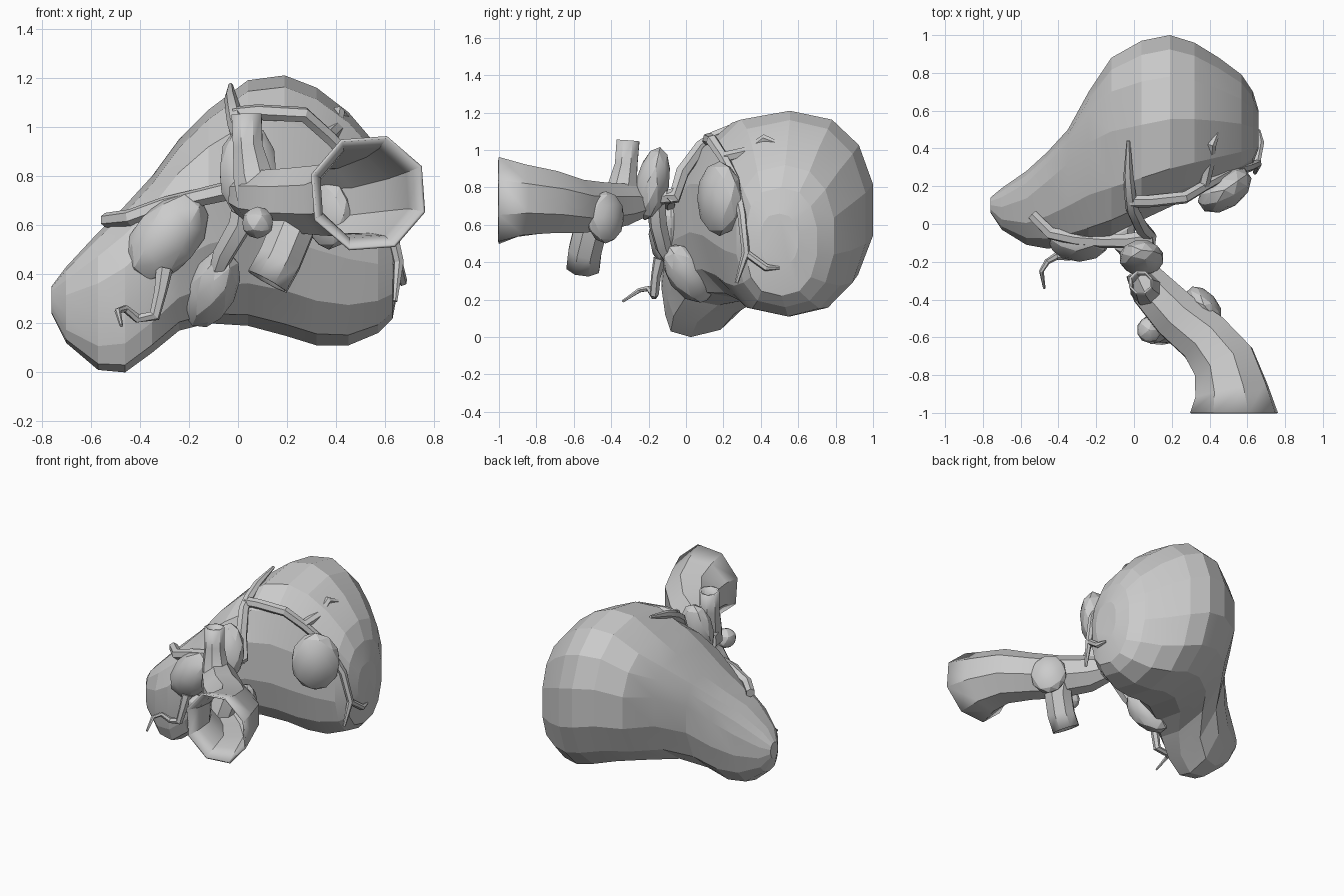
import bpy, bmesh
from math import cos, sin, pi, radians
from mathutils import Vector, Matrix

if "Cube" in bpy.data.objects:
    bpy.data.objects.remove(bpy.data.objects["Cube"])


def finish(bm, name, angle=14):
    bmesh.ops.recalc_face_normals(bm, faces=bm.faces)
    me = bpy.data.meshes.new(name)
    bm.to_mesh(me)
    bm.free()
    ob = bpy.data.objects.new(name, me)
    bpy.context.collection.objects.link(ob)
    bpy.ops.object.select_all(action='DESELECT')
    bpy.context.view_layer.objects.active = ob
    ob.select_set(True)
    bpy.ops.object.shade_smooth_by_angle(angle=radians(angle))
    return ob


def loft(bm, rings, caps=(True, True)):
    vr = [[bm.verts.new(p) for p in r] for r in rings]
    n = len(vr[0])
    for a, b in zip(vr, vr[1:]):
        for i in range(n):
            j = (i + 1) % n
            bm.faces.new((a[i], a[j], b[j], b[i]))
    if caps[0]:
        bm.faces.new(vr[0])
    if caps[1]:
        bm.faces.new(vr[-1])


def tube(name, pts, sides=6, caps=(True, True), thick=0, end_dir=None):
    """Tube through (x, y, z, radius) points."""
    P = [Vector(p[:3]) for p in pts]
    rings, u = [], None
    for i, p in enumerate(P):
        t = (P[min(i + 1, len(P) - 1)] - P[max(i - 1, 0)]).normalized()
        if end_dir and i == len(P) - 1:
            t = Vector(end_dir)
        if u is None:
            u = t.orthogonal()
        u = (u - t * u.dot(t)).normalized()
        v = t.cross(u)
        r = pts[i][3]
        rings.append([p + r * (u * cos(2 * pi * (k + .5) / sides) + v * sin(2 * pi * (k + .5) / sides))
                      for k in range(sides)])
    bm = bmesh.new()
    loft(bm, rings, caps)
    ob = finish(bm, name, 25)
    if thick:
        m = ob.modifiers.new("wall", 'SOLIDIFY')
        m.thickness = thick
        m.offset = -1
    return ob


def blob(name, c, half, rot=(0, 0, 0)):
    """Faceted ellipsoid lump."""
    bm = bmesh.new()
    bmesh.ops.create_icosphere(bm, subdivisions=2, radius=1)
    M = Matrix.Translation(c)
    for ang, ax in zip(rot, 'XYZ'):
        M = M @ Matrix.Rotation(radians(ang), 4, ax)
    bmesh.ops.transform(bm, matrix=M @ Matrix.Diagonal((*half, 1)), verts=bm.verts)
    return finish(bm, name, 20)


# main body: slices along x given as
# (x, ymin, ymax, zmin, zmax, shear of top backwards, lift of back)
slices = [
    (-.76, .06, .14, .24, .35, 0, 0), (-.70, -.03, .19, .12, .43, .01, .02),
    (-.57, -.11, .28, .01, .57, .05, .06), (-.46, -.13, .38, .0, .68, .10, .10),
    (-.35, -.12, .50, .08, .80, .13, .12), (-.24, -.10, .70, .17, .95, .13, .10),
    (-.12, -.06, .88, .20, 1.07, .08, .05), (.04, .02, .97, .19, 1.19, .03, .02),
    (.19, .09, 1.0, .15, 1.21, .01, 0), (.32, .15, .96, .11, 1.16, 0, 0),
    (.45, .21, .88, .11, 1.06, 0, 0), (.57, .27, .79, .16, .92, 0, 0),
    (.63, .32, .70, .22, .80, 0, 0), (.66, .40, .60, .38, .66, 0, 0)]
N = 14
rings = []
for x, y0, y1, z0, z1, sh, lift in slices:
    ring = []
    for k in range(N):
        a = 2 * pi * (k + .5) / N
        c, s = cos(a) / cos(pi / N), sin(a)
        c = (abs(c) ** .85) if c > 0 else -(abs(c) ** .7)
        s = abs(s) ** .9 * (1 if s > 0 else -1)
        ring.append((x, (y0 + y1) / 2 + (y1 - y0) / 2 * c + sh * s * (1 - c * c),
                     (z0 + z1) / 2 + (z1 - z0) / 2 * s + lift * max(c, 0) * (1 - s * s)))
    rings.append(ring)
bm = bmesh.new()
loft(bm, rings)
finish(bm, "main_body", 12)

# lumps on the body and vessels
blob("front_lump", (-.29, -.08, .55), (.135, .12, .21), (0, 40, 0))
blob("lower_lump", (-.11, .01, .34), (.105, .11, .19), (35, 22, 0))
blob("side_lump", (.48, .18, .74), (.16, .10, .20), (0, 0, 35))
blob("upper_lump", (.04, -.18, .82), (.12, .09, .20), (-12, 0, 0))
blob("duct_lump", (.37, -.43, .64), (.12, .07, .14), (0, 0, -48))
blob("small_lump", (.08, -.56, .61), (.065, .07, .065))

# large open vessel with its two side branches
tube("main_duct", [(.03, -.24, .72, .085), (.09, -.34, .71, .12), (.22, -.48, .70, .14),
                   (.37, -.60, .70, .155), (.475, -.73, .72, .18), (.515, -.88, .73, .205),
                   (.53, -1.0, .73, .245)], 8, (True, False), .012, (0, -1, 0))
tube("upper_pipe", [(.09, -.36, .70, .10), (.06, -.34, .80, .085), (.04, -.32, .92, .065),
                    (.035, -.31, 1.05, .066)], 8, (True, False), .012)
tube("lower_pipe", [(.24, -.46, .70, .10), (.22, -.51, .58, .095), (.17, -.54, .46, .095),
                    (.12, -.55, .37, .095)], 8, (True, False), .012)

# thin surface vessels
tube("trunk_vessel", [(.06, -.20, .74, .04), (.08, -.06, .75, .04), (.04, -.02, .88, .04),
                      (-.01, .08, 1.02, .035), (-.02, .15, 1.07, .032), (-.03, .26, 1.12, .026),
                      (-.03, .44, 1.17, .01)])
tube("right_vessel", [(-.02, .12, 1.05, .033), (.08, .12, 1.06, .033), (.27, .14, 1.05, .033),
                      (.37, .20, .96, .03), (.49, .265, .84, .028), (.61, .30, .65, .025),
                      (.655, .32, .45, .022), (.64, .27, .29, .01)])
tube("upper_twig", [(.37, .20, .96, .03), (.40, .33, .99, .03), (.41, .42, 1.06, .026),
                    (.46, .53, 1.02, .01)])
tube("lower_twig", [(.65, .32, .45, .02), (.67, .43, .37, .02), (.66, .50, .37, .008)])
tube("left_vessel", [(.10, -.07, .76, .04), (-.04, -.09, .74, .04), (-.17, -.09, .71, .037),
                     (-.30, -.08, .68, .036), (-.44, -.05, .63, .035), (-.54, .05, .62, .03)])
tube("down_vessel", [(.03, -.16, .72, .05), (.01, -.15, .60, .05), (-.06, -.12, .48, .045),
                     (-.09, -.08, .40, .03)])
tube("front_twig", [(-.30, -.14, .42, .035), (-.315, -.16, .33, .027), (-.34, -.17, .23, .025),
                    (-.41, -.17, .22, .02), (-.46, -.20, .26, .016), (-.49, -.25, .25, .013),
                    (-.475, -.34, .19, .007)])
